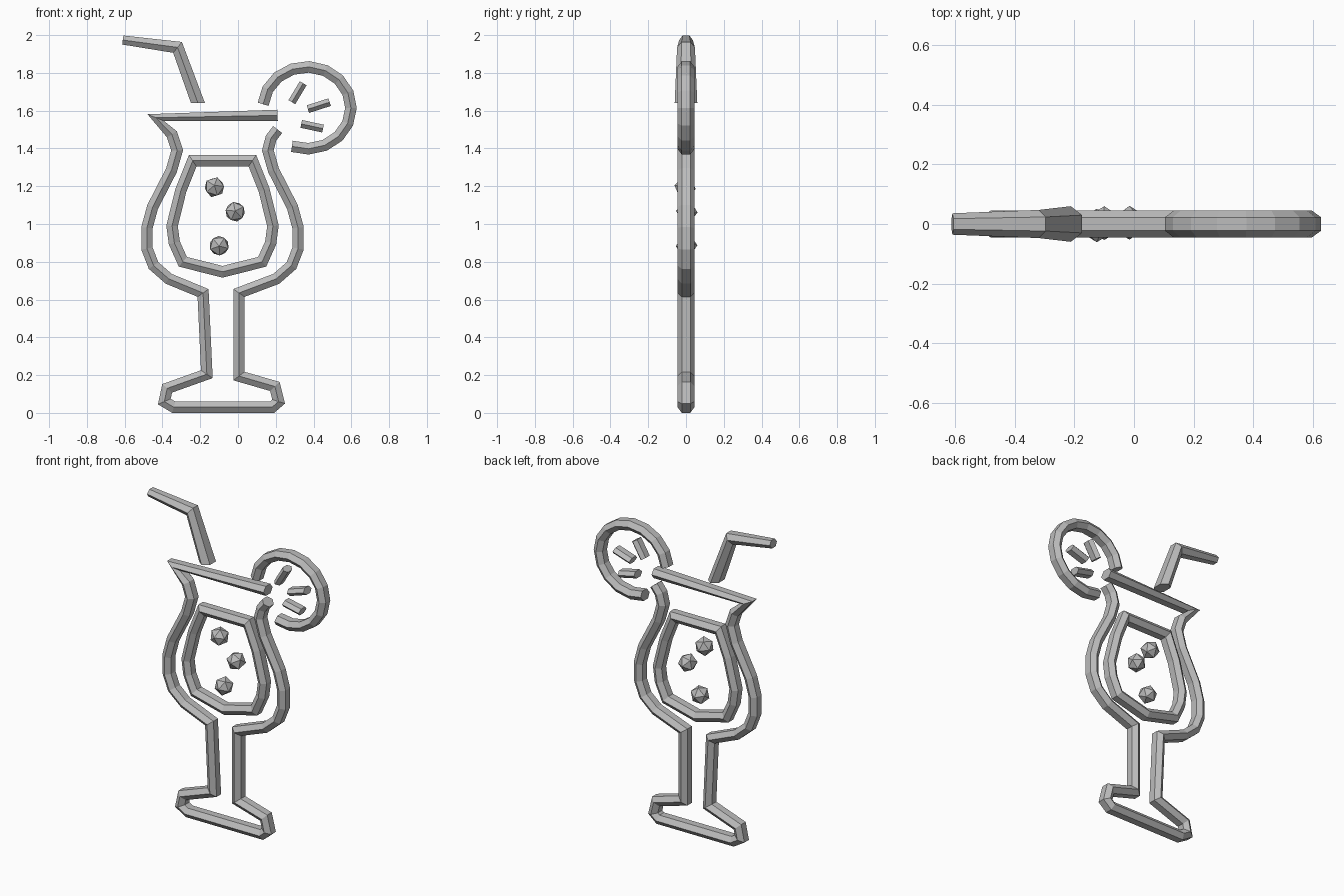
import bpy, bmesh, math
from mathutils import Vector, Matrix

cube = bpy.data.objects.get("Cube")
if cube:
    bpy.data.objects.remove(cube)

grey = bpy.data.materials.new("plain grey")
grey.use_nodes = True
colour = (0.5, 0.5, 0.5, 1)
grey.diffuse_color = colour
grey.node_tree.nodes["Principled BSDF"].inputs["Base Color"].default_value = colour

WIDTH, DEPTH, AXIS = 0.03, 0.045, -0.082


def finish(name, bm):
    bmesh.ops.recalc_face_normals(bm, faces=bm.faces)
    mesh = bpy.data.meshes.new(name)
    bm.to_mesh(mesh)
    bm.free()
    mesh.materials.append(grey)
    obj = bpy.data.objects.new(name, mesh)
    bpy.context.collection.objects.link(obj)


def tube(name, path, width=WIDTH, depth=DEPTH, closed=False, scales=None, end_cut=None):
    """Sweep a flattened hexagon along an (x, z) path with mitred corners."""
    pts = [Vector(p) for p in path]
    n = len(pts)
    bm = bmesh.new()
    rings = []
    for i, p in enumerate(pts):
        before = p - pts[i - 1] if closed or i > 0 else pts[1] - p
        after = pts[(i + 1) % n] - p if closed or i < n - 1 else before
        before, after = before.normalized(), after.normalized()
        tangent = (before + after).normalized()
        side = Vector((-tangent.y, tangent.x))
        miter = side * min(1.6, 1 / max(0.1, tangent.dot(after)))
        if end_cut and i == n - 1:
            miter = Vector(end_cut)
        s = scales[i] if scales else 1
        ring = []
        for k in range(6):
            a = math.radians(60 * k)
            q = p + miter * (width * s * math.sin(a) / math.sin(math.pi / 3))
            ring.append(bm.verts.new((q.x, depth * s * math.cos(a), q.y)))
        rings.append(ring)
    for i in range(n if closed else n - 1):
        a, b = rings[i], rings[(i + 1) % n]
        for k in range(6):
            j = (k + 1) % 6
            bm.faces.new((a[k], a[j], b[j], b[k]))
    if not closed:
        bm.faces.new(rings[0])
        bm.faces.new(rings[-1])
    finish(name, bm)


def sides(half):
    """Left and right copies of a half profile given as (distance, z)."""
    return [(AXIS - d, z) for d, z in half], [(AXIS + d, z) for d, z in reversed(half)]


# Glass outline: rim, bowl, stem and foot in one open line
left, right = sides([(.24, 1.39), (.27, 1.285), (.37, 1.09), (.4, .98),
                     (.4, .87), (.365, .78), (.285, .71)])
rim = [(.21, 1.575), (-.435, 1.563), (-.35, 1.475)]
foot = [(-.185, .635), (-.165, .205), (-.375, .13), (-.39, .06), (-.34, .03),
        (.18, .03), (.215, .06), (.195, .14), (.005, .195), (.005, .635)]
lip = [(.175, 1.455), (.21, 1.5)]
tube("glass_outline", rim + left + foot + right + lip)

# Drink outline inside the bowl
left, right = sides([(.158, 1.335), (.22, 1.18), (.267, .99), (.255, .9), (.21, .8)])
tube("drink_outline", left + [(AXIS, .747)] + right, closed=True)

# Straw, thicker towards the glass
tube("straw", [(-.61, 1.974), (-.32, 1.935), (-.212, 1.64)], scales=[.8, 1.05, 1.33],
     end_cut=(.93, 0))

# Fruit slice: open rind and three flesh segments
arc = [math.radians(175 - 285 * i / 13) for i in range(14)]
tube("fruit_rind", [(.365 + .233 * math.cos(a), 1.615 + .217 * math.sin(a)) for a in arc])
for i, seg in enumerate([[(.285, 1.645), (.345, 1.745)],
                         [(.37, 1.608), (.485, 1.645)],
                         [(.335, 1.53), (.45, 1.505)]]):
    tube(f"fruit_segment_{i + 1}", seg, width=.021, depth=.04)

# Bubbles in the drink
for i, (x, y, z) in enumerate([(-.125, -.005, 1.195), (-.015, .004, 1.065), (-.1, .003, .885)]):
    bm = bmesh.new()
    bmesh.ops.create_icosphere(bm, subdivisions=1, radius=.057)
    turn = Matrix.Rotation(math.radians(80 + 6 * i), 4, "X") @ Matrix.Rotation(i * .5, 4, "Z")
    bm.transform(Matrix.Translation((x, y, z)) @ turn)
    finish(f"bubble_{i + 1}", bm)
